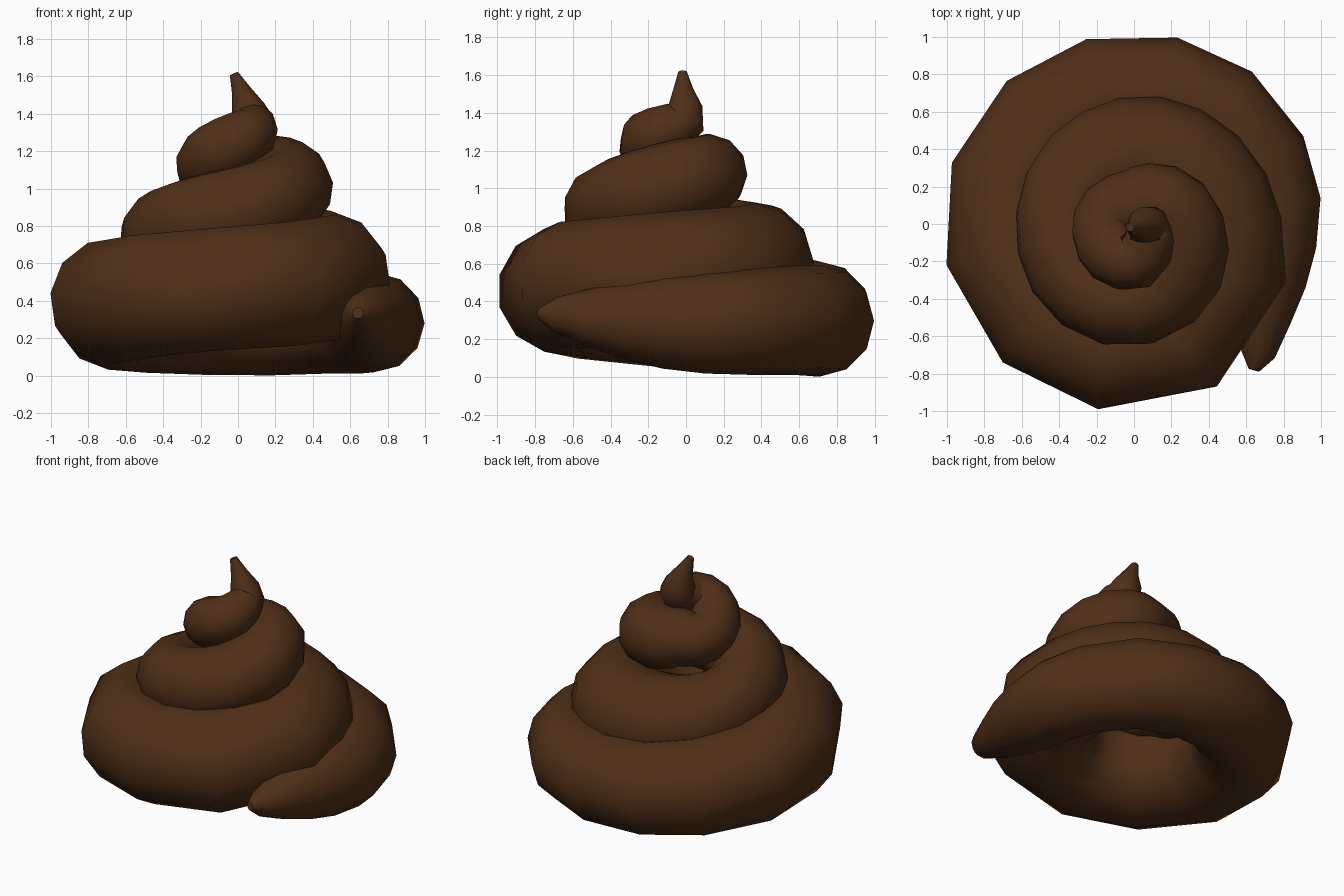
import bpy
from math import radians, cos, sin

if "Cube" in bpy.data.objects:
    bpy.data.objects.remove(bpy.data.objects["Cube"])

# Spiral keys: angle, distance of tube centre from axis, height, tube radius
KEYS = [
    (-50.6, 1.01, .335, .03), (-46.5, .965, .33, .09), (-37, .855, .315, .155),
    (-15, .745, .295, .235), (9, .74, .285, .268), (52, .74, .30, .29),
    (90, .72, .30, .30), (180, .69, .382, .34), (258, .68, .46, .338),
    (293, .645, .488, .343), (334, .535, .52, .345), (360, .455, .55, .335),
    (450, .36, .605, .322), (540, .383, .725, .257), (630, .42, .88, .24),
    (720, .253, 1.04, .23), (810, .1, 1.095, .195), (900, .165, 1.115, .168),
    (990, .198, 1.252, .16), (1040, .105, 1.325, .13), (1080, .068, 1.365, .112)]


def slope(i, c):
    a, b = KEYS[max(i - 1, 0)], KEYS[min(i + 1, len(KEYS) - 1)]
    return (b[c] - a[c]) / (b[0] - a[0])


def sample(ang):
    """Smooth cubic interpolation between keys, returned as x, y, z, radius."""
    i = max(k for k in range(len(KEYS) - 1) if KEYS[k][0] <= ang)
    p, q = KEYS[i], KEYS[i + 1]
    h = q[0] - p[0]
    t = (ang - p[0]) / h
    d, z, r = [(2*t**3 - 3*t**2 + 1) * p[c] + (t**3 - 2*t**2 + t) * h * slope(i, c)
               + (3*t**2 - 2*t**3) * q[c] + (t**3 - t**2) * h * slope(i + 1, c)
               for c in (1, 2, 3)]
    a = radians(ang)
    return d * cos(a), d * sin(a), z, r


# Coarse rings on the big bottom turn, finer rings further up
angles = [-50.6, -46.5, -37, -24, -9, 8, 27, 52, 76, 104, 131, 161, 192, 227, 258,
          293, 334, 356] + list(range(376, 1077, 20))
path = [sample(a) for a in angles]
# Upright pointed tip
path += [(.055, -.005, 1.425, .095), (.018, -.015, 1.52, .055), (-.022, -.018, 1.615, .024)]

# Tapered round tube swept along the spiral
curve = bpy.data.curves.new("coiled_swirl", 'CURVE')
curve.dimensions = '3D'
curve.bevel_depth = 1.0
curve.bevel_resolution = 4
curve.use_fill_caps = True
spline = curve.splines.new('POLY')
spline.points.add(len(path) - 1)
for pt, (x, y, z, r) in zip(spline.points, path):
    pt.co = (x, y, z, 1)
    pt.radius = r
swirl = bpy.data.objects.new("coiled_swirl", curve)
bpy.context.collection.objects.link(swirl)
bpy.context.view_layer.objects.active = swirl
swirl.select_set(True)
bpy.ops.object.convert(target='MESH')
swirl = bpy.context.object
swirl.name = "coiled_swirl"
bpy.ops.object.shade_smooth_by_angle(angle=radians(60))

# Brown material
brown = bpy.data.materials.new("brown")
brown.diffuse_color = (.08, .029, .009, 1)
brown.use_nodes = True
brown.node_tree.nodes["Principled BSDF"].inputs["Base Color"].default_value = brown.diffuse_color
swirl.data.materials.clear()
swirl.data.materials.append(brown)
